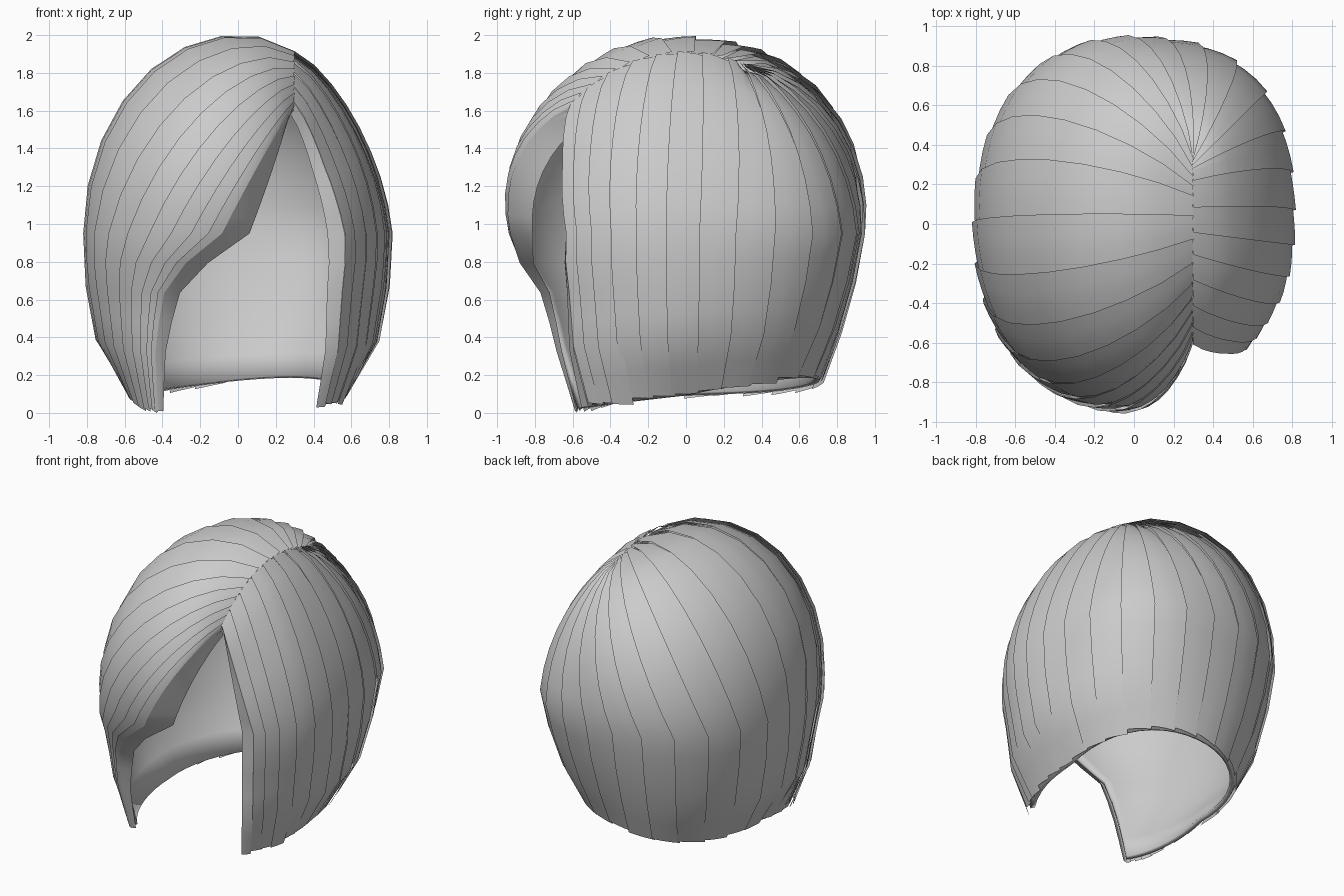
import bpy, math, random
from mathutils import Vector

random.seed(4)
if "Cube" in bpy.data.objects:
    bpy.data.objects.remove(bpy.data.objects["Cube"], do_unlink=True)

RADII = Vector((0.81, 0.94, 1.04))   # head dome half sizes
MID_Z = 0.95                         # height of the widest ring
FRINGE, TEMPLE = 264, -44            # ring angles of the two face edges
UPPER, LOWER = 8, 6                  # rows above and below the widest ring

# Where along the parting each lock starts: (ring angle, y)
PARTING = [(-44, -.61), (-20, -.2), (-7, -.05), (20, .27), (60, .33), (110, .33),
           (145, .22), (170, .13), (195, -.1), (212, -.27), (262, -.62)]
# Taper of the hanging hair at the back, the sides and the front
BACK = [(0, 1), (.33, .95), (.67, .87), (1, .77)]
SIDE = [(0, 1), (.33, .985), (.67, .92), (1, .70)]
FRONT = [(0, 1), (.17, 1), (.35, .95), (.67, .91), (1, .82)]
# How fast the fringe is swept back to the cheek
SWEEP = [(0, 0), (.17, .42), (.35, .75), (.67, .9), (1, 1)]


def interp(keys, v):
    v = min(max(v, keys[0][0]), keys[-1][0])
    for (a, p), (b, q) in zip(keys, keys[1:]):
        if v <= b:
            return p + (q - p) * (v - a) / (b - a)
    return keys[-1][1]


def ring(angle):
    a = math.radians(angle)
    return Vector((math.cos(a), math.sin(a), 0))


def corner_fullness(angle):
    """Extra size between the axes: most at the back left, none at the front left."""
    if angle < 0:
        return 0
    amount = .085 if angle < 90 else .035
    return amount * math.sin(math.radians(2 * angle)) ** 2


def strand(angle, scale=1.0, raise_tip=0.0, roll=0.0):
    """Points of one lock, from the parting over the dome and down to its tip."""
    y = interp(PARTING, angle)
    root = Vector((.3 / RADII.x, y / RADII.y, 0))
    root.z = math.sqrt(1 - root.length_squared)
    across, side = ring(angle).xy
    tuck = .04 * min(1, max(0, (-20 - angle) / 24))
    bulge = .035 * abs(side) - .05 * max(0, across)
    full = corner_fullness(angle)
    points = []
    # Dome part, fuller at front and back and flatter on the left
    for i in range(UPPER):
        s = i / UPPER
        size = scale * (1 - roll) * (1 - tuck * min(1, 2 * s))
        size *= 1 + bulge * math.sin(math.pi * s) + full * s
        if i == 0:
            size *= .988
        p = root.slerp(ring(angle), s) * size
        points.append(Vector((p.x * RADII.x, p.y * RADII.y, MID_Z + p.z * RADII.z)))
    # Hanging part
    sweep = 34 * (max(0, angle - 180) / 84) ** 2
    tip = .085 + .075 * side + .06 * across * max(0, side) + raise_tip
    tip = max(0, tip)
    for i in range(LOWER + 1):
        q = i / LOWER
        d = ring(angle - sweep * interp(SWEEP, q))
        r = interp(SIDE, q) * (1 - abs(side))
        r += interp(BACK if side > 0 else FRONT, q) * abs(side)
        r *= scale * (1 - tuck * (1 - q)) * (1 - roll * (1 - .7 * q))
        r *= 1 + full * (1 - .7 * q)
        points.append(Vector((d.x * r * RADII.x, d.y * r * RADII.y,
                              MID_Z + (tip - MID_Z) * q)))
    return points


# Hair colour
hair = bpy.data.materials.new("hair_grey")
hair.use_nodes = True
hair.diffuse_color = (.6, .6, .6, 1)
hair.node_tree.nodes["Principled BSDF"].inputs["Base Color"].default_value = (.6, .6, .6, 1)


def sheet(name, columns):
    """Join neighbouring strands into one smooth sheet."""
    rows = len(columns[0])
    verts = [p for column in columns for p in column]
    faces = []
    for c in range(len(columns) - 1):
        for r in range(rows - 1):
            k = c * rows + r
            faces.append((k, k + 1, k + rows + 1, k + rows))
    mesh = bpy.data.meshes.new(name)
    mesh.from_pydata(verts, [], faces)
    mesh.materials.append(hair)
    for f in mesh.polygons:
        f.use_smooth = True
    obj = bpy.data.objects.new(name, mesh)
    bpy.context.collection.objects.link(obj)
    return obj


# Inner cap that closes the hair from inside
steps = 40
cap = sheet("inner_cap", [strand(FRINGE + (TEMPLE - FRINGE) * i / steps, .957, .015)
                          for i in range(steps + 1)])
solid = cap.modifiers.new("thickness", "SOLIDIFY")
solid.thickness = .03
solid.offset = 0

# Overlapping outer locks, narrow near the face and wide at the back
count = 28
edges = []
for i in range(count + 1):
    t = i / count
    t = .4 * t + .6 * t * t * (3 - 2 * t)
    edges.append(FRINGE + (TEMPLE - FRINGE) * t)
for i, (a, b) in enumerate(zip(edges, edges[1:])):
    raised = random.uniform(-.015, .015)
    overlap = 0 if i == 0 else 1.5
    columns = []
    for k in range(4):
        f = k / 3
        angle = a + overlap + (b - a - overlap) * f
        columns.append(strand(angle, .992 + .02 * f, raised + .015 * f))
    sheet("hair_lock_%02d" % (i + 1), columns)

# Rolled-in borders of the face opening
thirds = [k / 3 for k in range(4)]
sheet("fringe_border", [strand(FRINGE + 11 * f, .995, 0, .13 * f) for f in thirds])
sheet("temple_border", [strand(TEMPLE - 5 * f, 1.01, 0, .08 * f) for f in thirds])
